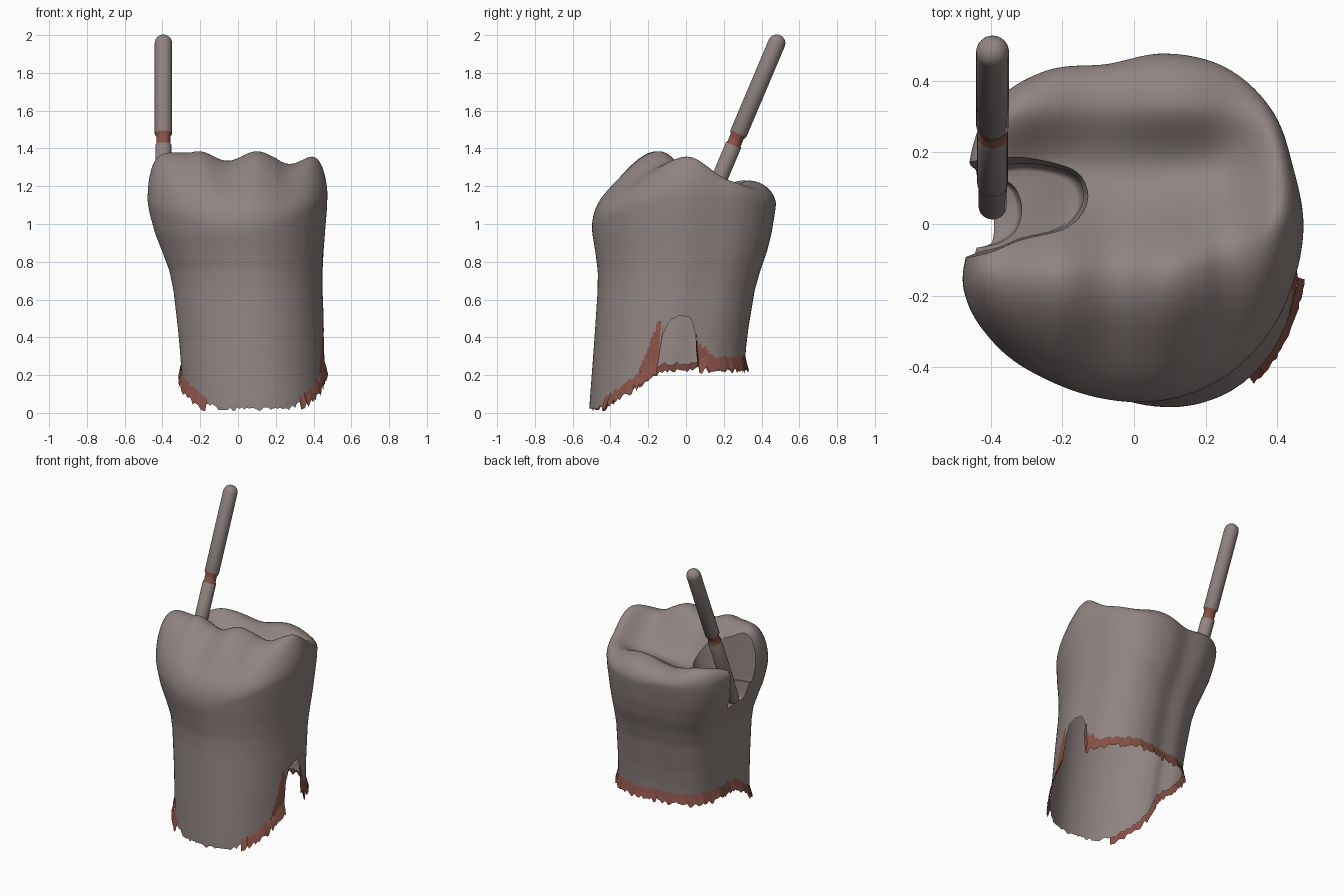
import bpy, bmesh, math, random
from mathutils import Vector

random.seed(4)
cube = bpy.data.objects.get("Cube")
if cube:
    bpy.data.objects.remove(cube, do_unlink=True)


def material(name, rgb):
    m = bpy.data.materials.new(name)
    m.use_nodes = True
    m.diffuse_color = (*rgb, 1)
    bsdf = next(n for n in m.node_tree.nodes if n.type == 'BSDF_PRINCIPLED')
    bsdf.inputs["Base Color"].default_value = (*rgb, 1)
    return m


enamel = material("warm grey", (0.28, 0.23, 0.22))
tissue = material("dull red", (0.25, 0.085, 0.065))


def make_object(name, bm, mats):
    mesh = bpy.data.meshes.new(name)
    bm.to_mesh(mesh)
    bm.free()
    for m in mats:
        mesh.materials.append(m)
    ob = bpy.data.objects.new(name, mesh)
    bpy.context.collection.objects.link(ob)
    return ob


def bridge(bm, low, high, closed=True):
    n = len(low)
    return [bm.faces.new((low[i], low[(i + 1) % n], high[(i + 1) % n], high[i]))
            for i in range(n if closed else n - 1)]


def spline(pts, t):
    """Closed smooth curve through the points, t counted in points."""
    n, i = len(pts), math.floor(t)
    u = t - i
    a, b, c, d = (pts[(i + k) % n] for k in (-1, 0, 1, 2))
    return b + (c - a) * (u / 2) + (a * 2 - b * 5 + c * 4 - d) * (u * u / 2) \
        + (b * 3 - a - c * 3 + d) * (u ** 3 / 2)


# Crown outline radii every 20 degrees, and the extents of each level
RADII = [.47, .47, .50, .51, .49, .46, .50, .52, .49, .45,
         .51, .515, .50, .495, .495, .49, .48, .47]
LEVELS = [(0, -.29, .472, -.51, .29), (.4, -.32, .458, -.48, .32),
          (.7, -.355, .445, -.46, .37), (.8, -.385, .45, -.465, .41),
          (.9, -.43, .455, -.485, .44), (1.0, -.465, .465, -.497, .46),
          (1.15, -.495, .475, -.497, .48)]
SEG = 192


def extents(z):
    z = min(max(z, 0), 1.149)
    lo, hi = next((a, b) for a, b in zip(LEVELS, LEVELS[1:]) if a[0] <= z < b[0])
    k = (z - lo[0]) / (hi[0] - lo[0])
    return [a + (b - a) * k for a, b in zip(lo[1:], hi[1:])]


def section(angle, z, f=1.0):
    """Horizontal position on the tooth outline at height z, scaled inward by f."""
    r = f * spline(RADII, angle / math.tau * len(RADII))
    x, y = r * math.cos(angle), r * math.sin(angle)
    x0, x1, y0, y1 = ((a + b) / 2 for a, b in zip(extents(z - .05), extents(z + .05)))
    return x0 + (x1 - x0) * (x + .49) / .96, y0 + (y1 - y0) * (y + .49) / .97


def bump(d, w):
    return math.exp(-(d / w) ** 2)


def biting_height(x, y):
    d = y + .15 - .8 * max(x, 0) ** 2
    cusps = .28 + .025 * math.cos(math.tau * (max(x, -.25) - .1) / .31) - .3 * max(0, x - .2)
    front = cusps * bump(d, .27 if d < 0 else .2)
    e = y - .34
    back = (.13 + .02 * math.cos(math.tau * (x - .12) / .45)) * bump(e, .14 if e < 0 else .25)
    sides = .09 * (bump(x - .43, .12) + bump(x + .45, .12)) * bump(y - .15, .2)
    return 1.08 + front + back + sides


def notch(x, y):
    return math.sqrt(max(0, 1 - ((y + .05) / .1) ** 2)) if x > 0 else 0


def bottom_edge(angle):
    x, y = section(angle, .25)
    z = min(max(.02 + (y + .45) * .75, .02), .26)
    n = notch(x, y)
    if n > 0:
        z = max(z, .3 + .22 * n)
    return z + random.uniform(-.01, .01)


angles = [math.tau * i / SEG for i in range(SEG)]
edge = [bottom_edge(a) for a in angles]
rim = [1.1 + .05 * math.sin(a) + .05 * math.cos(2 * a) - .02 * bump(a - 4.71, .6) for a in angles]

# Tooth: root wall rings, then rings closing over the biting surface
bm = bmesh.new()
rings = []
for j in range(41):
    ring = []
    for a, z0, z1 in zip(angles, edge, rim):
        z = z0 + (z1 - z0) * j / 40
        ring.append(bm.verts.new((*section(a, z), z)))
    rings.append(ring)
for j in range(1, 48):
    f = 1 - (j / 48) ** 1.9
    g = math.sqrt(1 - f ** 12)
    ring = []
    for a, z1 in zip(angles, rim):
        x, y = section(a, z1 * f + 1.1 * (1 - f), f)
        ring.append(bm.verts.new((x, y, z1 + (biting_height(x, y) - z1) * g)))
    rings.append(ring)
for low, high in zip(rings, rings[1:]):
    bridge(bm, low, high)
cx, cy = section(0, 1.1, 0)
top = bm.verts.new((cx, cy, biting_height(cx, cy)))
base = bm.verts.new((.08, -.1, .15))
for i in range(SEG):
    k = (i + 1) % SEG
    bm.faces.new((rings[-1][i], rings[-1][k], top))
    bm.faces.new((rings[0][k], rings[0][i], base)).material_index = 2
# Red tissue either side of the notch
for face in bm.faces:
    c = face.calc_center_median()
    limit = min(.48, .48 + (c.y + .15) * 2.6) if c.y < -.1 else .38 - (c.y - .06)
    if face.material_index == 0 and c.x > .3 and c.z < limit \
            and (-.3 < c.y < -.13 or .03 < c.y < .14):
        face.material_index = 1
tooth = make_object("tooth", bm, [enamel, tissue, enamel])


# Prepared cavity: a shallow floor with a deeper step opening on the side
def cutter(name, outline, floor, mid, shrink):
    bm = bmesh.new()
    pts = [Vector(p) for p in outline]
    mid = Vector(mid)
    curve = [spline(pts, i / 5) for i in range(len(pts) * 5)]
    # Rounded lower corner, then a flaring wall
    levels = [(shrink - .1 + .1 * math.sin(t), floor + .05 * (1 - math.cos(t)))
              for t in (math.pi / 2 * k / 6 for k in range(7))] + [(1, 1.22), (1.1, 1.6)]
    loops = [[bm.verts.new((*(mid + (p - mid) * s), z)) for p in curve] for s, z in levels]
    for low, high in zip(loops, loops[1:]):
        bridge(bm, low, high)
    bm.faces.new(loops[-1])
    bm.faces.new(loops[0][::-1])
    bmesh.ops.recalc_face_normals(bm, faces=bm.faces)
    ob = make_object(name, bm, [])
    ob.hide_render = True
    return ob


cutters = [
    cutter("cavity_cutter", [(-.8, -.13), (-.45, -.09), (-.32, -.045), (-.2, -.015), (-.14, .035),
                             (-.12, .1), (-.16, .165), (-.3, .195), (-.45, .18), (-.8, .18)],
           1.02, (-.3, -.02), .88),
    cutter("step_cutter", [(-.8, -.1), (-.45, -.07), (-.35, -.04), (-.315, .01),
                           (-.315, .07), (-.35, .12), (-.45, .14), (-.8, .15)],
           .9, (-.45, .02), .97)]
for c in cutters:
    mod = tooth.modifiers.new(c.name, 'BOOLEAN')
    mod.operation, mod.solver, mod.object = 'DIFFERENCE', 'EXACT', c
bpy.context.view_layer.update()
result = bpy.data.meshes.new_from_object(
    tooth.evaluated_get(bpy.context.evaluated_depsgraph_get()))
tooth.modifiers.clear()
tooth.data = result
for c in cutters:
    bpy.data.objects.remove(c, do_unlink=True)

# Open the underside, leaving a thin hollow shell
bm = bmesh.new()
bm.from_mesh(result)
bmesh.ops.delete(bm, geom=[f for f in bm.faces if f.material_index == 2], context='FACES')
bm.to_mesh(result)
bm.free()
result.materials.pop(index=2)

# Ragged tissue fringe around the lower edge, absent at the front and notch
bm = bmesh.new()
rows = []
for a, z0 in zip(angles, edge):
    x, y = section(a, z0)
    if y < -.43 or notch(x, y) > 0:
        rows.append(None)
        continue
    out = Vector((math.cos(a), math.sin(a)))
    row = []
    for dz, off, jag in ((.035, .001, .002), (0, .01, .004), (-.035, .016, .014)):
        p = Vector(section(a, z0 + max(dz, 0))) + out * (off + random.uniform(0, jag / 2))
        row.append(bm.verts.new((*p, max(.005, z0 + dz + random.uniform(-jag, jag)))))
    rows.append(row)
for a, b in zip(rows, rows[1:] + rows[:1]):
    if a and b:
        bridge(bm, b, a, closed=False)
fringe = make_object("tissue_fringe", bm, [tissue])

# Dental bur: turned profile along a tilted axis, with a red neck band
profile = [(0, .02), (.006, .032), (.02, .039), (.18, .04), (.19, .043), (.538, .043),
           (.55, .037), (.59, .037), (.606, .046)]
profile += [(1.126 + .046 * math.sin(t), .046 * math.cos(t))
            for t in (math.pi / 2 * k / 8 for k in range(8))]
axis = Vector((0, .39, .921)).normalized()
start = Vector((-.395, .041, .92))
side = Vector((1, 0, 0))
up = axis.cross(side)
bm = bmesh.new()
loops = [[bm.verts.new(start + axis * s + (side * math.cos(t) + up * math.sin(t)) * r)
          for t in (math.tau * i / 32 for i in range(32))] for s, r in profile]
for j, (low, high) in enumerate(zip(loops, loops[1:])):
    for face in bridge(bm, low, high):
        face.material_index = 1 if j in (5, 6, 7) else 0
bm.faces.new(loops[0][::-1])
bm.faces.new(loops[-1])
bur = make_object("dental_bur", bm, [enamel, tissue])

# Smooth shading with sharp cavity edges
bpy.ops.object.select_all(action='DESELECT')
for ob in (tooth, fringe, bur):
    ob.select_set(True)
bpy.context.view_layer.objects.active = tooth
bpy.ops.object.shade_smooth_by_angle(angle=math.radians(40))
